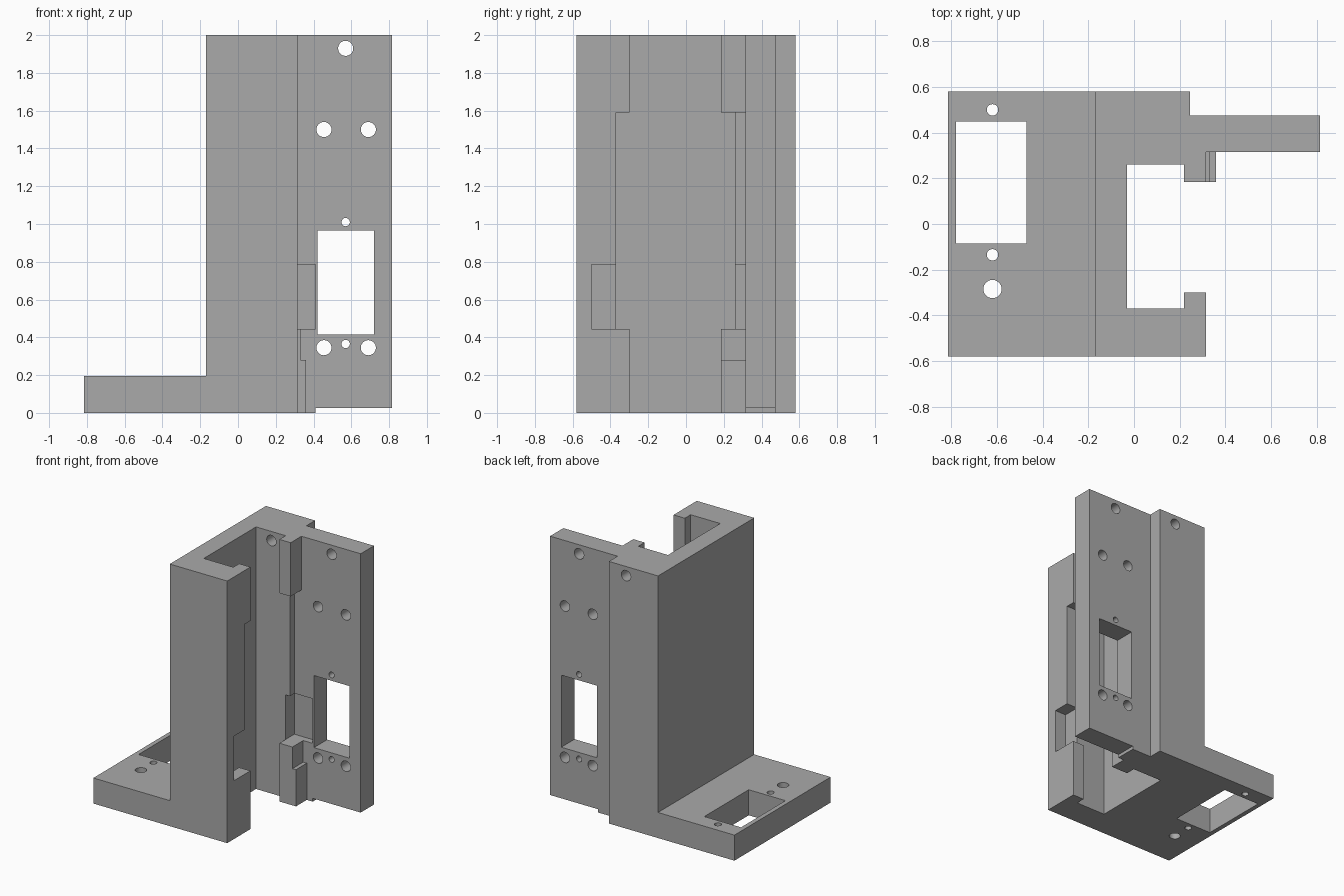
import bpy
import bmesh
from mathutils import Matrix

cube = bpy.data.objects.get("Cube")
if cube:
    bpy.data.objects.remove(cube, do_unlink=True)

grey = bpy.data.materials.new("matte grey")
grey.use_nodes = True
GREY = (0.4, 0.4, 0.4, 1)
grey.diffuse_color = GREY
grey.node_tree.nodes["Principled BSDF"].inputs["Base Color"].default_value = GREY


def link(bm, name):
    bmesh.ops.recalc_face_normals(bm, faces=bm.faces)
    mesh = bpy.data.meshes.new(name)
    bm.to_mesh(mesh)
    bm.free()
    mesh.materials.append(grey)
    obj = bpy.data.objects.new(name, mesh)
    bpy.context.collection.objects.link(obj)
    return obj


def prism(name, outline, height):
    bm = bmesh.new()
    face = bm.faces.new([bm.verts.new((x, y, 0)) for x, y in outline])
    top = bmesh.ops.extrude_face_region(bm, geom=[face])["geom"]
    verts = [v for v in top if isinstance(v, bmesh.types.BMVert)]
    bmesh.ops.translate(bm, verts=verts, vec=(0, 0, height))
    return link(bm, name)


def cut(cutter):
    # Subtract a helper solid from the bracket, then discard it
    cutter.hide_render = True
    mod = bracket.modifiers.new("cut", "BOOLEAN")
    mod.operation = "DIFFERENCE"
    mod.solver = "EXACT"
    mod.object = cutter
    bpy.context.view_layer.objects.active = bracket
    bpy.ops.object.modifier_apply(modifier=mod.name)
    bpy.data.objects.remove(cutter, do_unlink=True)


def cut_box(x, y, z):
    bm = bmesh.new()
    bmesh.ops.create_cube(bm, size=1)
    for v in bm.verts:
        v.co = [lo if c < 0 else hi for c, (lo, hi) in zip(v.co, (x, y, z))]
    cut(link(bm, "box_cutter"))


def cut_hole(center, radius, axis, depth=0.6):
    bm = bmesh.new()
    turn = Matrix.Rotation(1.5707963, 4, "X") if axis == "Y" else Matrix()
    bmesh.ops.create_cone(bm, cap_ends=True, segments=32, radius1=radius, radius2=radius,
                          depth=depth, matrix=Matrix.Translation(center) @ turn)
    cut(link(bm, "hole_cutter"))


# Foot, channel column and side plate share one outline
bracket = prism("bracket", [
    (-.815, -.58), (.315, -.58), (.315, -.30), (.22, -.30), (.22, -.37), (-.03, -.37),
    (-.03, .26), (.22, .26), (.22, .185), (.36, .185), (.36, .315), (.815, .315),
    (.815, .475), (.245, .475), (.245, .58), (-.815, .58)], 2)

# Lower the foot and raise the side plate's underside
cut_box((-1, -.17), (-1, 1), (.195, 2.2))
cut_box((.41, 1), (.2, .6), (-.1, .025))

# Step the rear lip and clear both lips along the middle
cut_box((.33, .5), (.1, .315), (.28, .5))
cut_box((.315, .5), (.1, .315), (.445, 2.2))
cut_box((.2, .5), (.1, .26), (.445, 1.59))
cut_box((.257, .5), (.1, .315), (.445, 1.59))
cut_box((.2, .5), (-.37, -.2), (.445, 1.59))

# Facing pockets in the arm and the side plate
cut_box((.22, .5), (-.50, -.3), (.445, .785))
cut_box((.22, .41), (.2, .365), (.445, .785))

# Rectangular openings
cut_box((.42, .72), (.2, .6), (.415, .965))
cut_box((-.78, -.47), (-.085, .45), (-.1, .4))

# Side plate and rear wall holes
for x, z, r in [(.10, 1.93, .04), (.57, 1.93, .04), (.455, 1.5, .04), (.69, 1.5, .04),
                (.57, 1.01, .022), (.57, .365, .022), (.455, .345, .04), (.69, .345, .04)]:
    cut_hole((x, .4, z), r, "Y")

# Foot holes
for y, r in [(.5, .025), (-.135, .025), (-.285, .04)]:
    cut_hole((-.62, y, .1), r, "Z")

# Smooth the bores, keep the edges crisp
bpy.ops.object.select_all(action="DESELECT")
bracket.select_set(True)
bpy.context.view_layer.objects.active = bracket
bpy.ops.object.shade_smooth_by_angle()
